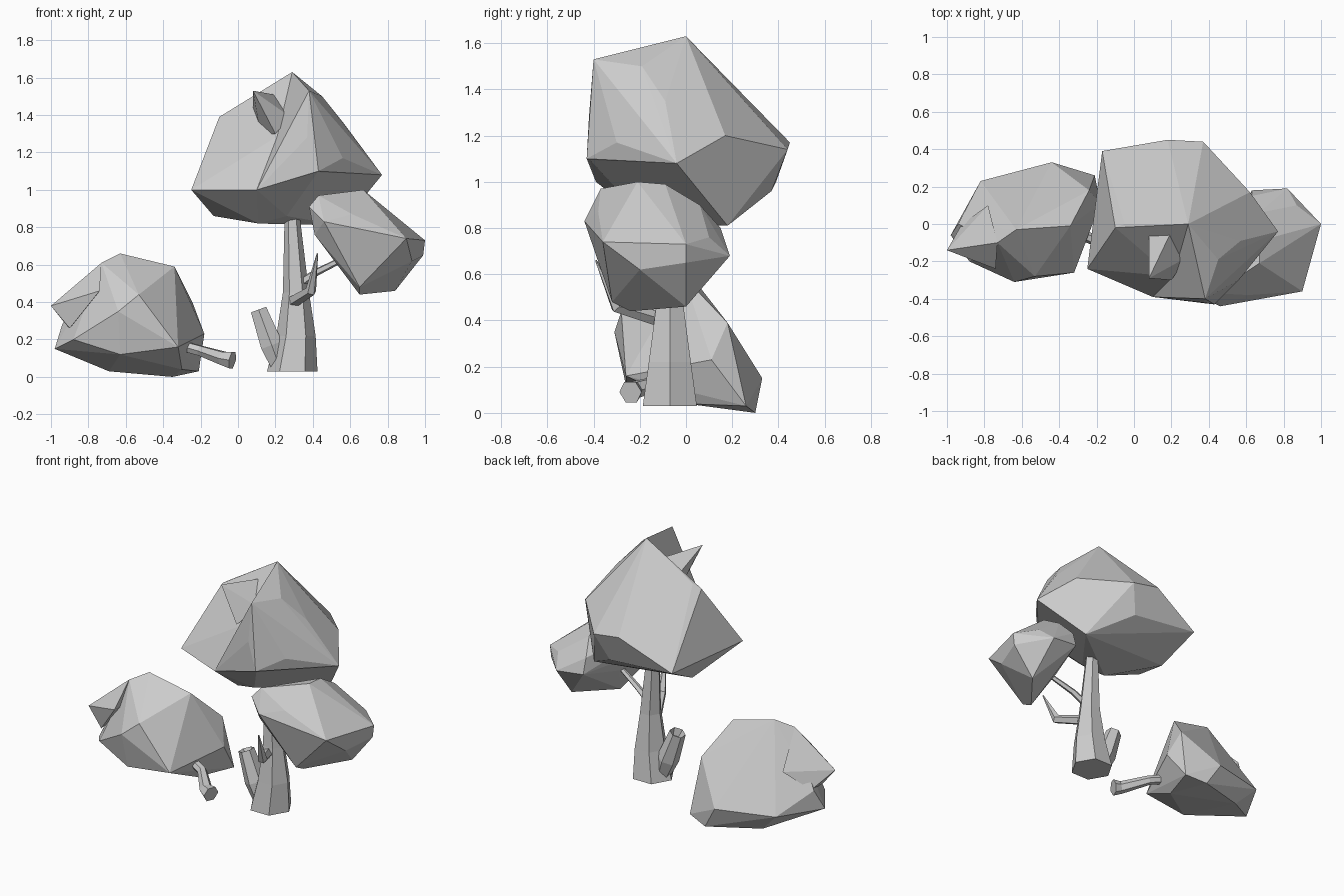
import bpy
import bmesh
import math
from mathutils import Vector

default_cube = bpy.data.objects.get("Cube")
if default_cube:
    bpy.data.objects.remove(default_cube, do_unlink=True)

# One plain colour for every part
grey = bpy.data.materials.new("plain grey")
grey.use_nodes = True
colour = (0.6, 0.6, 0.6, 1)
grey.diffuse_color = colour
grey.node_tree.nodes["Principled BSDF"].inputs["Base Color"].default_value = colour


def finish(name, bm):
    """Turn a bmesh into a flat shaded object."""
    bmesh.ops.recalc_face_normals(bm, faces=bm.faces)
    mesh = bpy.data.meshes.new(name)
    bm.to_mesh(mesh)
    bm.free()
    mesh.materials.append(grey)
    part = bpy.data.objects.new(name, mesh)
    bpy.context.collection.objects.link(part)
    return part


def boulder(name, corners):
    """Faceted foliage mass stretched over its corner points."""
    bm = bmesh.new()
    for corner in corners:
        bm.verts.new(corner)
    bmesh.ops.convex_hull(bm, input=bm.verts)
    loose = [v for v in bm.verts if not v.link_faces]
    bmesh.ops.delete(bm, geom=loose, context="VERTS")
    bmesh.ops.dissolve_limit(bm, angle_limit=math.radians(4), verts=bm.verts, edges=bm.edges)
    return finish(name, bm)


def limb(name, path, radii, sides=6, upright=False, hollow=False):
    """Tapered limb with a polygonal section swept along a path."""
    bm = bmesh.new()
    points = [Vector(p) for p in path]
    last = len(points) - 1
    rings = []
    for i, (point, radius) in enumerate(zip(points, radii)):
        along = points[min(i + 1, last)] - points[max(i - 1, 0)]
        if upright:
            along = Vector((0, 0, 1))
        turn = along.to_track_quat("Z", "Y")
        ring = []
        for k in range(sides):
            angle = math.tau * k / sides
            offset = Vector((math.cos(angle), math.sin(angle), 0)) * radius
            ring.append(bm.verts.new(point + turn @ offset))
        rings.append(ring)
    for low, high in zip(rings, rings[1:]):
        for k in range(sides):
            n = (k + 1) % sides
            bm.faces.new((low[k], low[n], high[n], high[k]))
    bm.faces.new(rings[0])
    end = bm.faces.new(rings[-1])
    if hollow:
        bm.normal_update()
        bmesh.ops.inset_region(bm, faces=[end], thickness=radii[-1] * 0.3)
        inward = (points[-2] - points[-1]).normalized() * radii[-1]
        bmesh.ops.translate(bm, verts=end.verts, vec=inward)
    return finish(name, bm)


# Trunk, hollow stump and branches
limb("trunk",
     [(.29, -.07, .03), (.31, -.07, .22), (.31, -.07, .45), (.285, -.07, .95)],
     [.135, .105, .07, .034], upright=True)
limb("hollow_stump", [(.22, -.07, .06), (.18, -.07, .17), (.11, -.07, .36)],
     [.05, .068, .05], hollow=True)
limb("side_branch", [(.3, -.08, .48), (.42, -.1, .56), (.62, -.15, .66)],
     [.025, .02, .015], sides=5)
limb("twig", [(.29, -.1, .4), (.39, -.3, .46), (.425, -.39, .66)],
     [.035, .03, .004], sides=5)
limb("bush_branch",
     [(-.35, -.03, .18), (-.2, -.09, .14), (-.08, -.22, .1), (-.03, -.24, .09)],
     [.03, .03, .04, .052])

# Main crown: a broad body, a front ridge and a horn beside it
boulder("crown_body", [
    (-.25, -.24, 1), (-.1, -.02, 1.39), (-.05, 0, 1.42), (.08, 0, 1.44),
    (.29, 0, 1.63), (.3, .12, 1.46), (.45, -.19, 1.5), (.57, -.09, 1.35),
    (.62, .17, 1.2), (.77, -.04, 1.08), (.18, .45, 1.17), (.37, .44, 1.14),
    (-.17, .39, 1), (.3, .37, .96), (.55, .18, .81), (.11, -.16, .82),
    (-.05, -.03, .86), (-.13, .12, .86), (.26, -.2, .86), (.1, -.39, 1),
    (.43, -.42, 1.1), (.2, -.28, 1.28),
])
boulder("crown_ridge", [
    (.29, 0, 1.63), (.38, -.4, 1.53), (.37, -.42, 1.28), (.43, -.43, 1.1),
    (.1, -.39, 1), (.45, -.19, 1.5), (.56, -.3, 1.17), (.28, -.2, 1.39),
    (.57, -.09, 1.35), (.77, -.04, 1.08),
])
boulder("crown_horn", [
    (.08, -.29, 1.53), (.19, -.06, 1.51), (.08, -.06, 1.44), (.2, -.3, 1.3),
    (.28, -.18, 1.39), (.12, -.1, 1.3),
])

# Smaller crown carried by the side branch
boulder("side_crown", [
    (.38, -.4, .91), (.43, -.37, .97), (.67, -.21, 1), (.67, -.09, .99),
    (.46, -.44, .83), (.41, -.36, .76), (.61, -.38, .87), (.9, -.36, .74),
    (1, 0, .73), (.99, 0, .65), (.93, -.2, .62), (.84, 0, .46),
    (.65, -.32, .48), (.65, -.24, .44), (.56, -.1, .64), (.82, .19, .68),
    (.63, .18, .7), (.63, .15, .8), (.67, .06, .9), (.87, .1, .76),
])

# Fallen bush on the ground
boulder("bush_body", [
    (-.94, 0, .28), (-.98, -.06, .15), (-.82, .23, .16), (-.44, .33, .15),
    (-.21, .26, .03), (-.35, .3, 0), (-.69, .18, .03), (-.18, .11, .23),
    (-.34, -.01, .59), (-.63, -.03, .66), (-.73, -.1, .61), (-.64, -.31, .35),
    (-.3, -.08, .37), (-.32, -.26, .16), (-.63, -.26, .12), (-.3, 0, .04),
    (-.24, .18, .39), (-.88, -.2, .2), (-.53, -.28, .44),
])
boulder("bush_tip", [
    (-1, -.14, .38), (-.73, -.1, .61), (-.92, 0, .28), (-.74, -.24, .46),
    (-.9, -.15, .26), (-.78, .1, .4),
])
